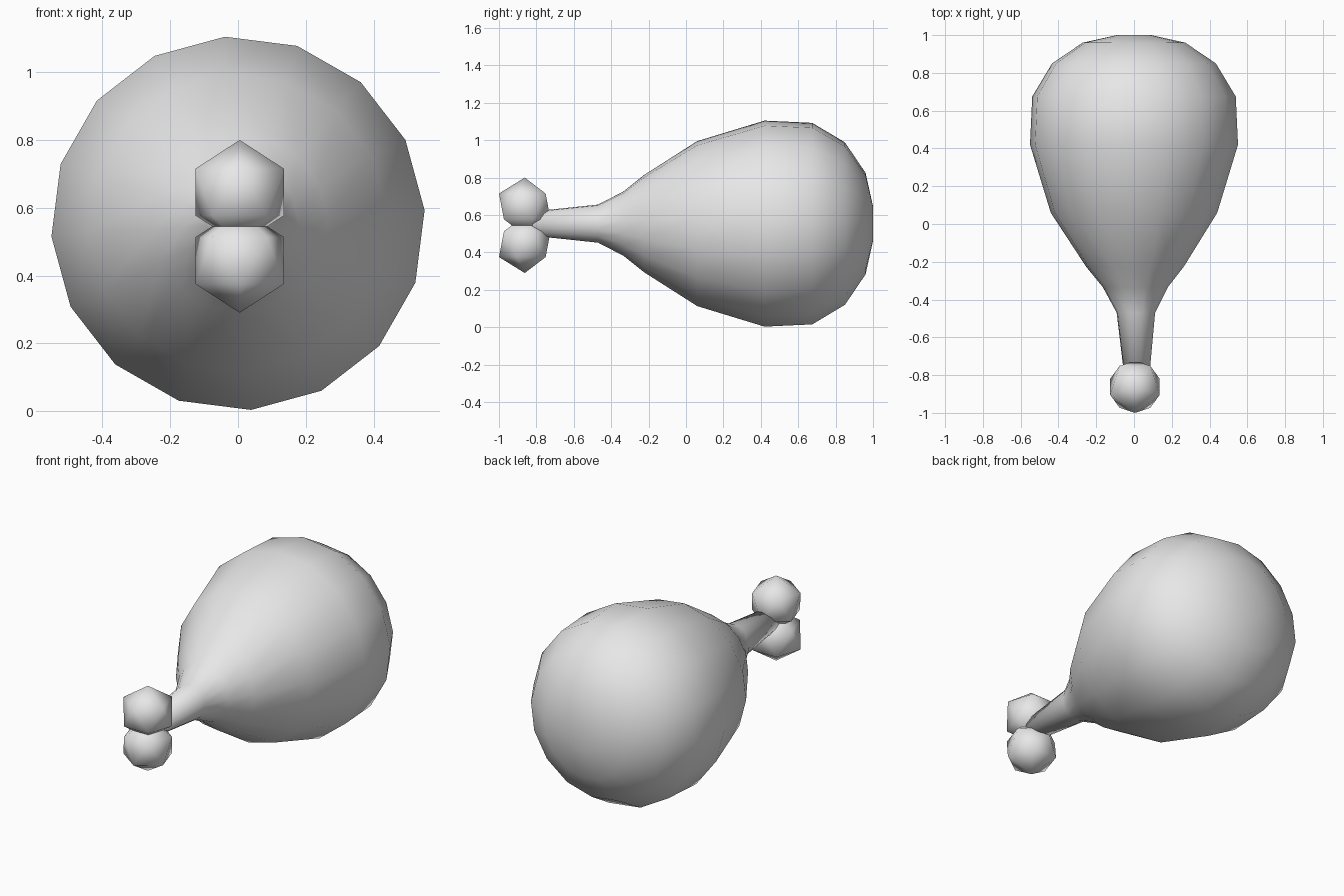
import bpy, bmesh
from math import cos, sin, pi, radians
from mathutils import Matrix

if "Cube" in bpy.data.objects:
    bpy.data.objects.remove(bpy.data.objects["Cube"], do_unlink=True)

grey = bpy.data.materials.new("light grey")
grey.use_nodes = True
grey.diffuse_color = (0.8, 0.8, 0.8, 1)
grey.node_tree.nodes["Principled BSDF"].inputs["Base Color"].default_value = (0.8, 0.8, 0.8, 1)


def finish(name, bm):
    """Turn a bmesh into a smooth grey object."""
    bmesh.ops.recalc_face_normals(bm, faces=bm.faces)
    for face in bm.faces:
        face.smooth = True
    mesh = bpy.data.meshes.new(name)
    bm.to_mesh(mesh)
    bm.free()
    mesh.materials.append(grey)
    obj = bpy.data.objects.new(name, mesh)
    bpy.context.collection.objects.link(obj)
    return obj


# Meat and bone shaft: rings along y as (y, radius, x shift)
SIDES = 16
TURN = radians(4)
CENTRE_Z = 0.554
profile = [(-0.82, 0.065, 0.015), (-0.47, 0.102, 0.01), (-0.335, 0.172, 0.007),
           (-0.225, 0.26, 0.005), (0.06, 0.442, 0), (0.42, 0.552, 0),
           (0.675, 0.54, 0), (0.85, 0.435, 0), (0.96, 0.272, 0), (1.0, 0.092, 0)]
bm = bmesh.new()
rings = []
for y, r, dx in profile:
    angles = [TURN + 2 * pi * i / SIDES for i in range(SIDES)]
    rings.append([bm.verts.new((dx + r * cos(a), y, CENTRE_Z + r * sin(a))) for a in angles])
for a, b in zip(rings, rings[1:]):
    for i in range(SIDES):
        j = (i + 1) % SIDES
        bm.faces.new((a[i], a[j], b[j], b[i]))
bm.faces.new(rings[0])
bm.faces.new(rings[-1])
finish("drumstick_meat", bm)

# Two overlapping bone knobs, mirrored up and down
for name, z, turn in (("upper_bone_knob", 0.646, -90), ("lower_bone_knob", 0.444, 90)):
    bm = bmesh.new()
    place = Matrix.Translation((0.005, -0.862, z)) @ Matrix.Rotation(radians(turn), 4, 'Z')
    bmesh.ops.create_icosphere(bm, subdivisions=1, radius=0.154, matrix=place)
    finish(name, bm)
